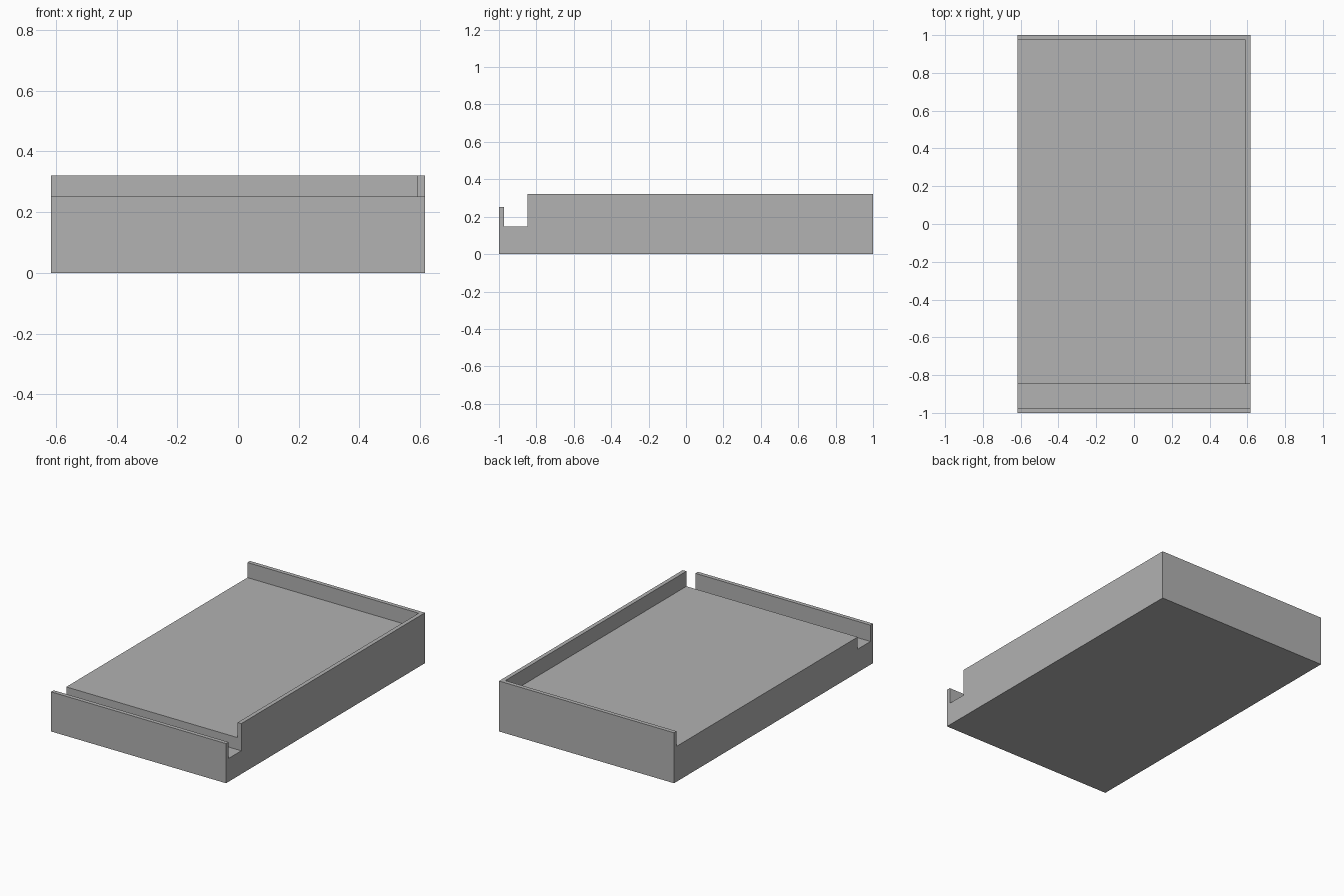
import bpy
import bmesh

if "Cube" in bpy.data.objects:
    bpy.data.objects.remove(bpy.data.objects["Cube"], do_unlink=True)

HALF_X, HALF_Y = 0.616, 1.0
WALL = 0.026        # thickness of lip and walls
TOP, LIP, DECK, CHANNEL = 0.321, 0.252, 0.225, 0.148
STEP_Y = -0.847     # rear edge of the front channel

grey = bpy.data.materials.new("plain grey")
grey.use_nodes = True
colour = (0.445, 0.445, 0.445, 1)
grey.diffuse_color = colour
grey.node_tree.nodes["Principled BSDF"].inputs["Base Color"].default_value = colour


def extrude_profile(name, profile, x0, x1):
    """Solid made by sweeping a (y, z) outline from x0 to x1."""
    bm = bmesh.new()
    face = bm.faces.new([bm.verts.new((x0, y, z)) for y, z in profile])
    swept = bmesh.ops.extrude_face_region(bm, geom=[face])["geom"]
    verts = [g for g in swept if isinstance(g, bmesh.types.BMVert)]
    bmesh.ops.translate(bm, verts=verts, vec=(x1 - x0, 0, 0))
    bmesh.ops.recalc_face_normals(bm, faces=bm.faces)
    mesh = bpy.data.meshes.new(name)
    bm.to_mesh(mesh)
    bm.free()
    mesh.materials.append(grey)
    obj = bpy.data.objects.new(name, mesh)
    bpy.context.collection.objects.link(obj)
    return obj


# Tray body: front lip, channel and full-height block
tray = extrude_profile("tray", [
    (-HALF_Y, 0), (HALF_Y, 0), (HALF_Y, TOP), (STEP_Y, TOP),
    (STEP_Y, CHANNEL), (-HALF_Y + WALL, CHANNEL),
    (-HALF_Y + WALL, LIP), (-HALF_Y, LIP)], -HALF_X, HALF_X)

# Deck recess: open at the front and right, leaving the back and left walls
back = HALF_Y - WALL
cutter = extrude_profile("deck_cutter", [
    (STEP_Y - 0.05, DECK), (back, DECK), (back, TOP + 0.1),
    (STEP_Y - 0.05, TOP + 0.1)], -HALF_X - 0.1, HALF_X - WALL)
cutter.hide_render = True

cut = tray.modifiers.new("deck recess", "BOOLEAN")
cut.operation = "DIFFERENCE"
cut.solver = "EXACT"
cut.object = cutter
bpy.context.view_layer.objects.active = tray
bpy.ops.object.modifier_apply(modifier=cut.name)
bpy.data.objects.remove(cutter, do_unlink=True)
